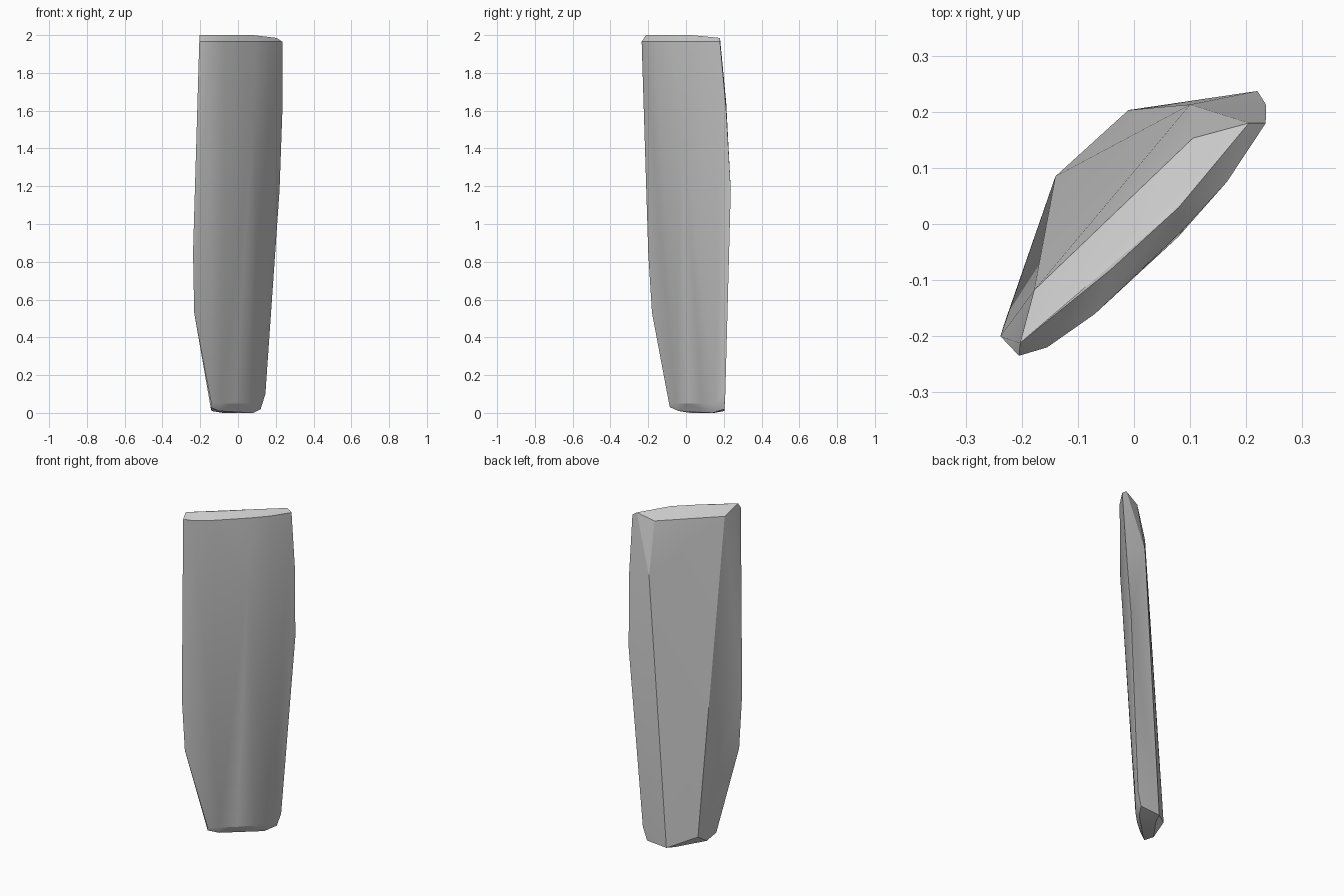
import bpy, bmesh
from math import sqrt

if "Cube" in bpy.data.objects:
    bpy.data.objects.remove(bpy.data.objects["Cube"])


def diag(u, n, z):
    """u runs along the broad face, n points out of the front-right face."""
    return ((u + n) / sqrt(2), (u - n) / sqrt(2), z)


points = []

# Bowed front face: upper arc, crown and lower arc
upper = [(-.311, .021), (-.265, .046), (-.163, .064), (-.053, .067),
         (.057, .069), (.17, .064), (.293, .039)]
points += [diag(u, n, 1.965) for u, n in upper]
points += [diag(.04, .072, 1.58)]
lower = [(-.163, -.036), (-.1, -.024), (0, -.017), (.1, -.017), (.19, -.025)]
points += [diag(u, n, .05) for u, n in lower]

# Side edges
points += [(-.238, -.2, .85), (-.232, -.18, .53), (-.145, -.085, .03)]
points += [(.235, .213, 1.6), (.22, .237, 1.18), (.145, .208, .1), (.12, .203, .02)]

# Back face, leaning towards the foot
points += [(-.178, -.118, 1.95), (.105, .153, 1.95), (.1, .213, 1.64),
           (-.14, .085, .065), (-.01, .203, .01)]

# Foot underside
points += [(-.14, 0, .01), (-.1, -.04, .01), (.08, .14, 0), (-.03, .15, 0), (-.08, .02, 0)]

# Sloping top facet
points += [(-.203, -.212, 2), (.205, .18, 1.985), (-.04, -.08, 2), (.08, .03, 2)]

bm = bmesh.new()
for p in points:
    bm.verts.new(p)
hull = bmesh.ops.convex_hull(bm, input=bm.verts[:])
loose = [v for v in bm.verts if not v.link_faces]
bmesh.ops.delete(bm, geom=loose, context='VERTS')
bmesh.ops.recalc_face_normals(bm, faces=bm.faces[:])

mesh = bpy.data.meshes.new("stone_slab")
bm.to_mesh(mesh)
bm.free()
slab = bpy.data.objects.new("stone_slab", mesh)
bpy.context.collection.objects.link(slab)

# Soft shading over the shallow facets, crisp rim
bpy.context.view_layer.objects.active = slab
slab.select_set(True)
bpy.ops.object.shade_smooth_by_angle(angle=0.35)
